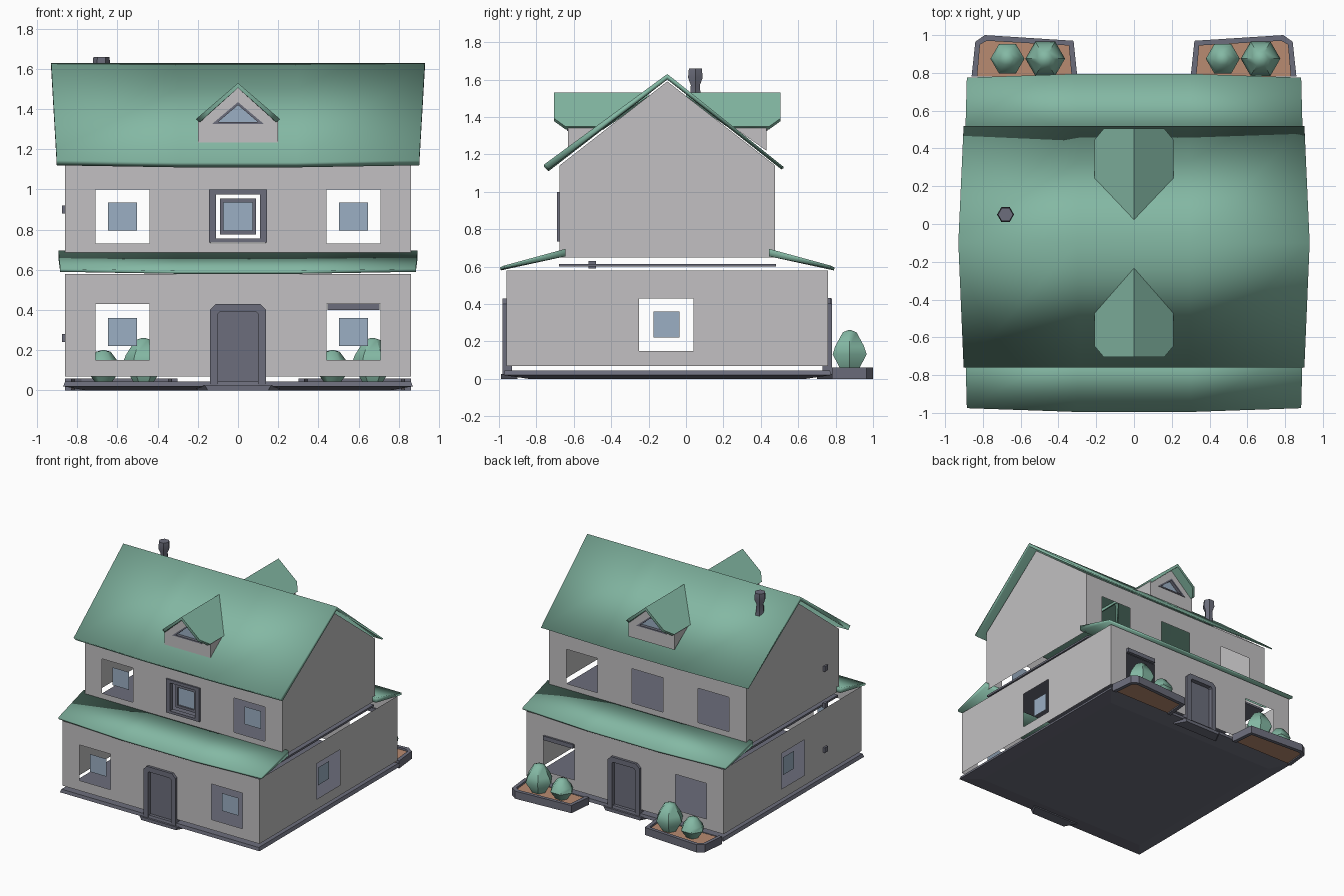
import bpy, bmesh
from math import cos, sin, tau
from mathutils import Vector

if "Cube" in bpy.data.objects:
    bpy.data.objects.remove(bpy.data.objects["Cube"])

MID = -0.1  # y of the ridge; front and back mirror around it


def material(name, r, g, b):
    m = bpy.data.materials.new(name)
    m.use_nodes = True
    m.diffuse_color = (r, g, b, 1)
    m.node_tree.nodes["Principled BSDF"].inputs["Base Color"].default_value = (r, g, b, 1)
    return m


GREEN = material("roof green", 0.23, 0.48, 0.37)
WALL = material("wall grey", 0.54, 0.53, 0.54)
SLATE = material("slate trim", 0.15, 0.155, 0.2)
GLASS = material("window blue", 0.33, 0.43, 0.55)
SOIL = material("soil brown", 0.48, 0.26, 0.165)


def build(name, verts, faces, mat, smooth=None, outward=None):
    bm = bmesh.new()
    vs = [bm.verts.new(v) for v in verts]
    for f in faces:
        bm.faces.new([vs[i] for i in f])
    bm.normal_update()
    if outward is None:
        bmesh.ops.recalc_face_normals(bm, faces=bm.faces)
    else:
        for f in bm.faces:
            if f.normal.dot(Vector(outward)) < 0:
                f.normal_flip()
    me = bpy.data.meshes.new(name)
    bm.to_mesh(me)
    bm.free()
    ob = bpy.data.objects.new(name, me)
    bpy.context.collection.objects.link(ob)
    me.materials.append(mat)
    if smooth:
        bpy.ops.object.select_all(action='DESELECT')
        ob.select_set(True)
        bpy.context.view_layer.objects.active = ob
        bpy.ops.object.shade_smooth_by_angle(angle=smooth)
    return ob


def loft(name, sections, mat, closed=False, smooth=None):
    """Skin equal-length sections; caps the ends unless closed."""
    n, k = len(sections[0]), len(sections)
    verts = [p for s in sections for p in s]
    faces = []
    for a in range(k if closed else k - 1):
        b = (a + 1) % k
        for i in range(n):
            j = (i + 1) % n
            faces.append((a * n + i, a * n + j, b * n + j, b * n + i))
    if not closed:
        faces += [tuple(range(n)), tuple(range((k - 1) * n, k * n))]
    return build(name, verts, faces, mat, smooth)


def box(name, x0, x1, y0, y1, z0, z1, mat):
    loft(name, [[(x0, y0, z), (x1, y0, z), (x1, y1, z), (x0, y1, z)] for z in (z0, z1)], mat)


def wall(name, rect, holes, place, outward):
    """Flat sheet with rectangular openings; rect and holes are u0, u1, v0, v1."""
    us = sorted({u for r in [rect] + holes for u in r[:2]})
    vs = sorted({v for r in [rect] + holes for v in r[2:]})
    w = len(us)
    faces = []
    for i in range(w - 1):
        for j in range(len(vs) - 1):
            u, v = (us[i] + us[i + 1]) / 2, (vs[j] + vs[j + 1]) / 2
            if not any(h[0] < u < h[1] and h[2] < v < h[3] for h in holes):
                faces.append((j * w + i, j * w + i + 1, (j + 1) * w + i + 1, (j + 1) * w + i))
    build(name, [place(u, v) for v in vs for u in us], faces, WALL, outward=outward)


def trim(name, outer, inner, place, d0, d1, closed=True):
    """Raised border between two matching outlines."""
    loft(name, [[place(*o, d0), place(*o, d1), place(*i, d1), place(*i, d0)]
                for o, i in zip(outer, inner)], SLATE, closed)


def rect(u, w, v0, v1):
    return [(u - w, v0), (u + w, v0), (u + w, v1), (u - w, v1)]


def facing(s):
    return lambda x, z, d: (x, MID + s * d, z)


def lathe(name, x, y, profile, sides, mat):
    loft(name, [[(x + r * cos(tau * i / sides), y + r * sin(tau * i / sides), z)
                 for i in range(sides)] for r, z in profile], mat, smooth=0.9)


# Foundation with a shallow sloping underside
loft("foundation", [[(-x, MID - d, z), (x, MID - d, z), (x, MID + d, z), (-x, MID + d, z)]
                    for x, d, z in ((0.76, 0.74, 0), (0.87, 0.875, 0.02), (0.86, 0.87, 0.045))], SLATE)
box("upper_floor", -0.85, 0.85, MID - 0.58, MID + 0.58, 0.6, 0.615, SLATE)

WINDOW_X = (-0.575, 0.575)
for s, side in ((-1, "front"), (1, "back")):
    at = facing(s)
    out = (0, s, 0)
    # Storey walls with openings
    low = [(x - 0.135, x + 0.135, 0.15, 0.43) for x in WINDOW_X]
    high = [(x - 0.135, x + 0.135, 0.73, 1.0) for x in (*WINDOW_X, 0)]
    wall(side + "_lower_wall", (-0.86, 0.86, 0.07, 0.58), low + [(-0.1, 0.1, 0.07, 0.39)],
         lambda u, v: at(u, v, 0.86), out)
    wall(side + "_upper_wall", (-0.86, 0.86, 0.65, 1.14), high, lambda u, v: at(u, v, 0.577), out)

    # Door, its surround and step
    trim(side + "_door_frame",
         [(-0.14, 0), (-0.14, 0.4), (-0.11, 0.43), (0.11, 0.43), (0.14, 0.4), (0.14, 0)],
         [(-0.1, 0), (-0.1, 0.38), (-0.09, 0.39), (0.09, 0.39), (0.1, 0.38), (0.1, 0)],
         at, 0.83, 0.88, closed=False)
    build(side + "_door", [at(x, z, 0.845) for x, z in rect(0, 0.105, 0, 0.395)], [(0, 1, 2, 3)],
          SLATE, outward=out)
    loft(side + "_step", [[at(-x, z, 0.8), at(x, z, 0.8), at(x * 0.75, z, 0.89), at(-x * 0.75, z, 0.89)]
                          for x, z in ((0.2, 0), (0.22, 0.025))], SLATE)

    # Lean-to roof over the ground floor
    loft(side + "_porch_roof",
         [[at(x, 0.59 - sag, 0.87 + sag * 2), at(x, 0.605 - sag, 0.875 + sag * 2), at(x * 1.01, 0.695, 0.545),
           at(x * 1.01, 0.655, 0.545)]
          for x, sag in ((-0.885, 0), (-0.3, 0.01), (0.3, 0.01), (0.885, 0))], GREEN, smooth=3.1)

    # Dormer: roof, walls, triangular window
    sections = []
    for d, w in ((0.605, 0.16), (0.545, 0.21), (0.34, 0.21), (0.1, 0.02)):
        e = 1.53 - 0.86 * w
        sections.append([at(-w, e, d), at(0, 1.53, d), at(w, e, d),
                         at(w * 0.9, e - 0.015, d), at(0, 1.505, d), at(-w * 0.9, e - 0.015, d)])
    loft(side + "_dormer_roof", sections, GREEN, smooth=1.2)
    tri_out = [(-0.13, 1.325), (0.13, 1.325), (0, 1.435)]
    tri_in = [(-0.1, 1.335), (0.1, 1.335), (0, 1.42)]
    front = [(-0.2, 1.22), (0.2, 1.22), (0.2, 1.355), (0, 1.505), (-0.2, 1.355)] + tri_out
    build(side + "_dormer_wall",
          [at(x, z, 0.53) for x, z in front] + [at(-0.2, 1.355, 0.34), at(0.2, 1.355, 0.34)],
          [(0, 1, 6, 5), (1, 2, 6), (2, 3, 7, 6), (3, 4, 5, 7), (4, 0, 5), (0, 4, 8), (1, 2, 9)], WALL)
    trim(side + "_dormer_frame", tri_out, tri_in, at, 0.5, 0.535)
    build(side + "_dormer_pane", [at(x, z, 0.51) for x, z in tri_in], [(0, 1, 2)], GLASS, outward=out)

    # Side walls, mirrored left and right
    hand = "right" if s < 0 else "left"
    wall(hand + "_lower_wall", (-0.96, 0.76, 0.07, 0.58), [(-0.25, 0.04, 0.15, 0.43)],
         lambda u, v: (s * 0.86, u, v), (s, 0, 0))
    gable = [(-0.577, 0.65), (0.577, 0.65), (0.577, 1.14), (0, 1.59), (-0.577, 1.14)]
    build(hand + "_gable_wall", [(s * 0.86, MID + d, z) for d, z in gable], [tuple(range(5))],
          WALL, outward=(s, 0, 0))
    build(hand + "_window_pane", [(s * 0.82, y, z) for y, z in rect(-0.105, 0.07, 0.22, 0.36)],
          [(0, 1, 2, 3)], GLASS, outward=(s, 0, 0))

# Front panes and the framed centre window
at = facing(-1)
for x, z, d in [(x, 0.22, 0.82) for x in WINDOW_X] + [(x, 0.795, 0.537) for x in (*WINDOW_X, 0)]:
    build("front_window_pane", [at(u, v, d) for u, v in rect(x, 0.072, z, z + 0.14)],
          [(0, 1, 2, 3)], GLASS, outward=(0, -1, 0))
trim("centre_window_frame", rect(0, 0.145, 0.735, 1.0), rect(0, 0.11, 0.755, 0.975), at, 0.55, 0.59)
trim("centre_window_inner_frame", rect(0, 0.09, 0.775, 0.955), rect(0, 0.072, 0.795, 0.935), at, 0.525, 0.55)
box("back_window_lintel", 0.445, 0.705, 0.75, 0.775, 0.4, 0.432, SLATE)

# Main roof
loft("main_roof",
     [[(x * 0.97, -0.76, 1.145 - sag), (x, MID, 1.63), (x * 0.97, 0.52, 1.135 - sag),
       (x * 0.97, 0.51, 1.13 - sag), (x, MID, 1.6), (x * 0.97, -0.735, 1.12 - sag)]
      for x, sag in ((-0.93, 0), (-0.3, 0.01), (0.3, 0.01), (0.93, 0))], GREEN, smooth=3.1)

# Chimney pot and pipe brackets
lathe("chimney", -0.68, 0.05, [(0.035, 1.48), (0.028, 1.57), (0.045, 1.61), (0.04, 1.66)], 6, SLATE)
for z in (0.26, 0.61, 0.9):
    box("pipe_bracket", -0.875, -0.855, -0.52, -0.48, z - 0.02, z + 0.02, SLATE)

# Planters with shrubs
for s, side in ((-1, "right"), (1, "left")):
    outer = [(0.86, 0.78), (0.84, 0.965), (0.79, 1.0), (0.32, 0.97), (0.3, 0.78)]
    inner = [(0.83, 0.78), (0.815, 0.95), (0.78, 0.97), (0.345, 0.945), (0.33, 0.78)]
    trim(side + "_planter", outer, inner, lambda x, y, z: (s * x, y, z), 0.0, 0.06, closed=False)
    loft(side + "_soil", [[(s * x, y, z) for x, y in inner] for z in (0.01, 0.045)], SOIL)
    for x, big in ((0.47, s < 0), (0.67, s > 0)):
        h, r = (0.215, 0.105) if big else (0.155, 0.09)
        lathe(side + "_shrub", s * x, 0.875,
              [(r * 0.5, 0.045), (r, 0.045 + h * 0.4), (r * 0.85, 0.045 + h * 0.6),
               (r * 0.4, 0.045 + h * 0.95), (r * 0.1, 0.045 + h)], 6, GREEN)
